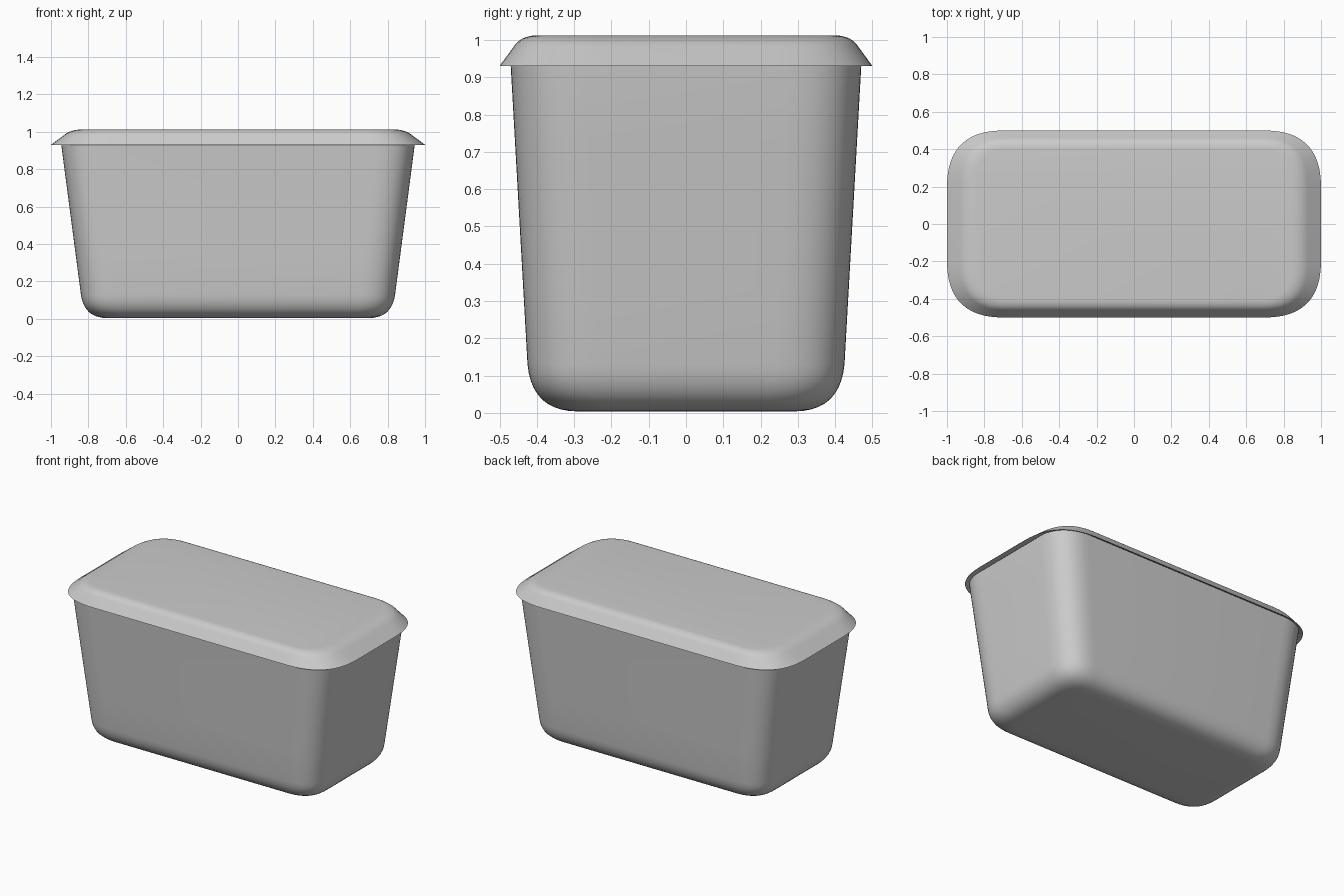
import bpy, bmesh, math

if "Cube" in bpy.data.objects:
    bpy.data.objects.remove(bpy.data.objects["Cube"])

grey = bpy.data.materials.new("plain grey")
grey.diffuse_color = (0.6, 0.6, 0.6, 1)
grey.use_nodes = True
grey.node_tree.nodes["Principled BSDF"].inputs["Base Color"].default_value = grey.diffuse_color


def bezier(a, b, c, n):
    """Points along a quadratic curve from a to c, pulled towards b."""
    return [tuple((1 - t) ** 2 * p + 2 * t * (1 - t) * q + t * t * r
                  for p, q, r in zip(a, b, c))
            for t in (i / n for i in range(n + 1))]


def ring(hx, hy, r, z, n=12):
    """Rounded rectangle with soft corners, counter-clockwise."""
    corner = bezier((hx, hy - r), (hx, hy), (hx - r, hy), n)
    pts = []
    for sx, sy in ((1, 1), (-1, 1), (-1, -1), (1, -1)):
        part = [(sx * x, sy * y, z) for x, y in corner]
        pts += part if sx * sy > 0 else part[::-1]
    return pts


def loft(name, sections, cap_first=False, cap_last=False):
    """Skin a stack of rounded rectangles given as (half x, half y, corner, z)."""
    bm = bmesh.new()
    rings = [[bm.verts.new(p) for p in ring(*s)] for s in sections]
    for lo, hi in zip(rings, rings[1:]):
        n = len(lo)
        for i in range(n):
            j = (i + 1) % n
            bm.faces.new((lo[i], lo[j], hi[j], hi[i]))
    if cap_first:
        bm.faces.new(rings[0][::-1])
    if cap_last:
        bm.faces.new(rings[-1])
    me = bpy.data.meshes.new(name)
    bm.to_mesh(me)
    bm.free()
    me.materials.append(grey)
    ob = bpy.data.objects.new(name, me)
    bpy.context.collection.objects.link(ob)
    bpy.ops.object.select_all(action='DESELECT')
    ob.select_set(True)
    bpy.context.view_layer.objects.active = ob
    bpy.ops.object.shade_smooth_by_angle(angle=math.radians(40))
    return ob


# Tapered tub with a soft bottom edge
tub = bezier((0.70, 0.29, 0.13, 0.004), (0.823, 0.413, 0.17, 0.004),
             (0.84, 0.425, 0.19, 0.13), 10)
tub += [(0.84 + 0.105 * t, 0.425 + 0.045 * t, 0.19 + 0.01 * t, 0.13 + 0.80 * t)
        for t in (0.25, 0.5, 0.75, 1.0)]
tub.append((0.946, 0.471, 0.20, 0.945))
loft("tub", tub, cap_first=True)

# Lid: thin lip folded under the rim, sloping flange, rounded flat top
lid = [(0.925, 0.455, 0.22, 0.957), (0.99, 0.494, 0.285, 0.931),
       (1.0, 0.5, 0.30, 0.93), (0.965, 0.481, 0.27, 0.956)]
lid += bezier((0.93, 0.462, 0.24, 0.982), (0.895, 0.444, 0.21, 1.01),
              (0.84, 0.405, 0.17, 1.012), 8)
loft("lid", lid, cap_last=True)
